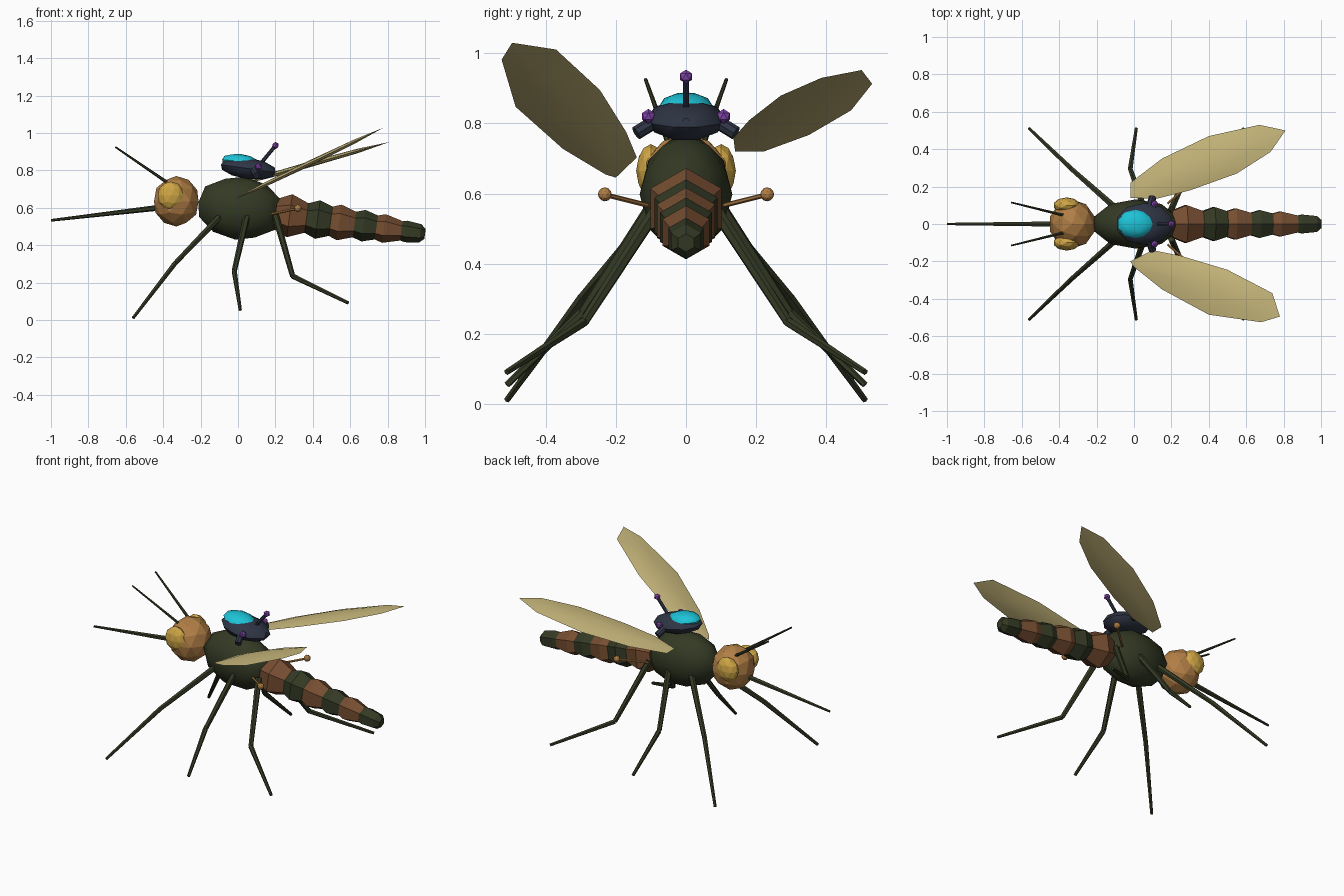
import bpy, bmesh, math
from mathutils import Vector, Matrix

if "Cube" in bpy.data.objects:
    bpy.data.objects.remove(bpy.data.objects["Cube"])


def material(name, rgb):
    m = bpy.data.materials.new(name)
    m.diffuse_color = (*rgb, 1)
    m.use_nodes = True
    m.node_tree.nodes["Principled BSDF"].inputs["Base Color"].default_value = m.diffuse_color
    return m


OLIVE = material("dark olive", (0.034, 0.042, 0.018))
BROWN = material("brown", (0.18, 0.075, 0.03))
TAN = material("tan", (0.44, 0.21, 0.06))
GOLD = material("gold", (0.62, 0.38, 0.06))
STRAW = material("straw", (0.58, 0.48, 0.20))
NAVY = material("navy", (0.028, 0.035, 0.058))
CYAN = material("cyan", (0.012, 0.55, 0.68))
PURPLE = material("purple", (0.23, 0.06, 0.42))


def finish(name, bm, mat, smooth=None):
    bmesh.ops.recalc_face_normals(bm, faces=bm.faces)
    me = bpy.data.meshes.new(name)
    bm.to_mesh(me)
    bm.free()
    me.materials.append(mat)
    ob = bpy.data.objects.new(name, me)
    bpy.context.collection.objects.link(ob)
    if smooth:
        bpy.ops.object.select_all(action='DESELECT')
        ob.select_set(True)
        bpy.context.view_layer.objects.active = ob
        bpy.ops.object.shade_smooth_by_angle(angle=math.radians(smooth))
    return ob


def blob(name, loc, size, mat, tilt=0, sub=2, smooth=None):
    bm = bmesh.new()
    bmesh.ops.create_icosphere(bm, subdivisions=sub, radius=1)
    m = Matrix.Translation(loc) @ Matrix.Rotation(math.radians(tilt), 4, 'Y') @ Matrix.Diagonal((*size, 1))
    bm.transform(m)
    return finish(name, bm, mat, smooth)


def loft(name, stations, sides, mat, smooth=None):
    """Rings of the given radius around points along a path."""
    bm = bmesh.new()
    rings = []
    pts = [Vector(p) for p, r in stations]
    for i, (p, r) in enumerate(stations):
        d = (pts[min(i + 1, len(pts) - 1)] - pts[max(i - 1, 0)]).normalized()
        u = (Vector((0, 0, 1)) - d * d.z).normalized()
        v = d.cross(u)
        rings.append([bm.verts.new(pts[i] + r * (u * math.cos(a) + v * math.sin(a)))
                      for a in (math.tau * k / sides for k in range(sides))])
    for a, b in zip(rings, rings[1:]):
        for k in range(sides):
            bm.faces.new((a[k], a[(k + 1) % sides], b[(k + 1) % sides], b[k]))
    bm.faces.new(rings[0])
    bm.faces.new(rings[-1])
    return finish(name, bm, mat, smooth)


def wing(name, outline, z0, slope, thick=0.016):
    """Thin lens: rim, raised inner ring and centre on both sides."""
    bm = bmesh.new()
    n = len(outline)
    c = sum((Vector(p) for p in outline), Vector((0, 0))) / n

    def vert(p, dz):
        return bm.verts.new((p.x, p.y, z0 + slope * p.x + dz))
    rim = [vert(Vector(p), 0) for p in outline]
    for s in (1, -1):
        inner = [vert(c.lerp(Vector(p), 0.62), s * thick * 0.75) for p in outline]
        mid = vert(c, s * thick)
        for k in range(n):
            j = (k + 1) % n
            bm.faces.new((rim[k], rim[j], inner[j], inner[k]))
            bm.faces.new((inner[k], inner[j], mid))
    return finish(name, bm, STRAW, 30)


# Body
blob("thorax", (0.01, 0, 0.598), (0.235, 0.132, 0.17), OLIVE, tilt=8, smooth=30)
blob("head", (-0.33, 0, 0.635), (0.125, 0.13, 0.135), TAN)

# Abdomen: overlapping six-sided barrels, tapering and dropping to the tail
edges = [0.20, 0.35, 0.465, 0.595, 0.705, 0.83]
radii = [0.116, 0.104, 0.096, 0.085, 0.077, 0.058]
for i, (x, r) in enumerate(zip(edges, radii)):
    length = 0.168 if i < 5 else 0.17

    def at(t):
        px = x + t * length
        return (px, 0, 0.557 - 0.135 * (px - 0.28))
    shape = [(0, 0.7), (0.45, 1), (1, 0.68)] if i < 5 else [(0, 0.7), (0.4, 1), (0.85, 0.85), (1, 0.45)]
    loft(f"abdomen_segment_{i + 1}", [(at(t), r * k) for t, k in shape], 6, OLIVE if i % 2 else BROWN)

# Mouthpart
loft("proboscis", [((-0.41, 0, 0.602), 0.016), ((-1.0, 0, 0.533), 0.007)], 6, OLIVE)

# Hip, knee and foot on one side
legs = {"front": [(-0.08, 0.07, 0.57), (-0.335, 0.295, 0.305), (-0.56, 0.51, 0.012)],
        "middle": [(0.055, 0.08, 0.59), (-0.02, 0.295, 0.262), (0.012, 0.51, 0.055)],
        "rear": [(0.2, 0.08, 0.56), (0.292, 0.29, 0.235), (0.588, 0.51, 0.092)]}

for side, s in (("left", -1), ("right", 1)):
    def m(p):
        return (p[0], s * p[1], p[2])
    blob(f"{side}_eye", m((-0.36, 0.1, 0.665)), (0.072, 0.042, 0.076), GOLD)
    loft(f"{side}_antenna", [(m((-0.37, 0.045, 0.73)), 0.009), (m((-0.655, 0.115, 0.925)), 0.005)], 6, OLIVE)
    for part, (hip, knee, foot) in legs.items():
        loft(f"{side}_{part}_thigh", [(m(hip), 0.019), (m(knee), 0.014)], 6, OLIVE)
        loft(f"{side}_{part}_shin", [(m(knee), 0.0145), (m(foot), 0.009)], 6, OLIVE)
    # Balancers behind the wings
    loft(f"{side}_balancer_stalk", [(m((0.18, 0.11, 0.567)), 0.007), (m((0.32, 0.23, 0.597)), 0.007)], 6, TAN)
    blob(f"{side}_balancer_knob", m((0.32, 0.231, 0.598)), (0.02, 0.02, 0.02), TAN)
    # Side thrusters and lamps of the back pod
    loft(f"{side}_pod_stub", [(m((0.08, 0.08, 0.81)), 0.02), (m((0.1, 0.142, 0.772)), 0.02)], 8, NAVY)
    blob(f"{side}_pod_lamp", m((0.11, 0.107, 0.82)), (0.021, 0.021, 0.021), PURPLE, sub=1)

# Back pod with canopy and mast
blob("pod_hull", (0.055, 0, 0.81), (0.155, 0.112, 0.057), NAVY, tilt=8, smooth=30)
blob("pod_canopy", (0.01, 0, 0.848), (0.1, 0.077, 0.04), CYAN, tilt=6, smooth=30)
loft("pod_mast", [((0.12, 0, 0.835), 0.01), ((0.2, 0, 0.932), 0.01)], 6, NAVY)
blob("pod_mast_lamp", (0.2, 0, 0.933), (0.02, 0.02, 0.02), PURPLE, sub=1)

# Wings, raised at different angles
wing("right_wing", [(-0.02, 0.22), (0.15, 0.35), (0.4, 0.47), (0.67, 0.53), (0.81, 0.5),
                    (0.73, 0.385), (0.55, 0.27), (0.3, 0.18), (0.12, 0.135), (-0.02, 0.14)], 0.725, 0.28)
wing("left_wing", [(-0.02, -0.2), (0.1, -0.14), (0.25, -0.17), (0.5, -0.245), (0.74, -0.37),
                   (0.78, -0.495), (0.68, -0.525), (0.4, -0.485), (0.15, -0.35), (0.0, -0.23)], 0.655, 0.48)
